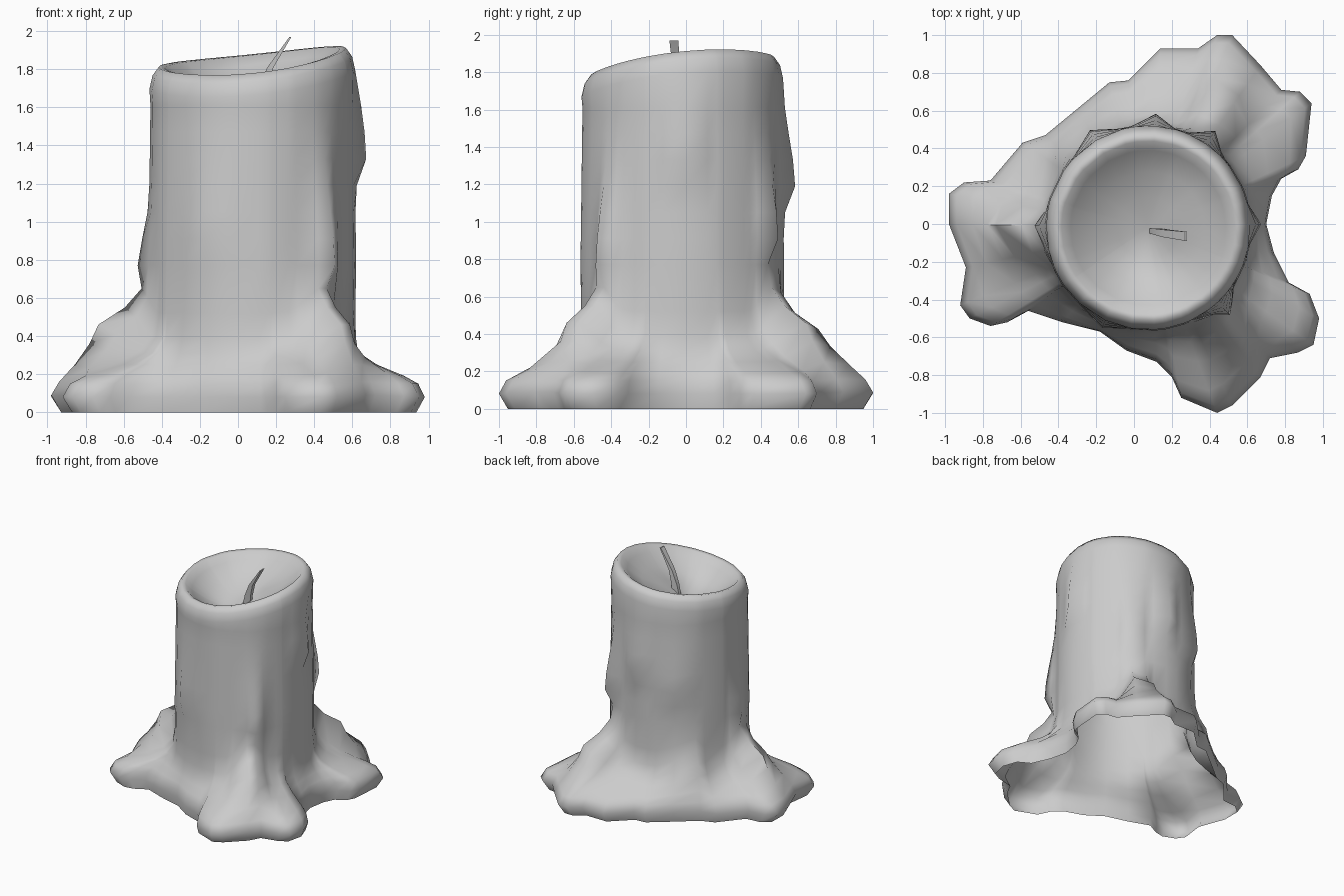
import bpy, bmesh, math
from mathutils import Vector

if "Cube" in bpy.data.objects:
    bpy.data.objects.remove(bpy.data.objects["Cube"], do_unlink=True)

wax_grey = bpy.data.materials.new("wax_grey")
wax_grey.use_nodes = True
GREY = (0.6, 0.6, 0.6, 1)
wax_grey.diffuse_color = GREY
wax_grey.node_tree.nodes["Principled BSDF"].inputs["Base Color"].default_value = GREY

CENTRE = Vector((0.075, -0.02))
RADIUS = 0.54

# Outline of the melted wax puddle, counter-clockwise
PUDDLE = [
    (.70, 0), (.73, .15), (.78, .24), (.87, .29), (.91, .36), (.94, .64), (.88, .7),
    (.78, .71), (.67, .84), (.52, 1), (.44, 1), (.34, .93), (.14, .93), (-.03, .76),
    (-.13, .75), (-.3, .61), (-.47, .47), (-.59, .43), (-.76, .23), (-.9, .22),
    (-.98, .16), (-.98, 0), (-.89, -.23), (-.92, -.43), (-.87, -.5), (-.76, -.54),
    (-.67, -.52), (-.56, -.46), (-.38, -.52), (-.18, -.57), (-.04, -.67), (.12, -.73),
    (.2, -.81), (.25, -.92), (.44, -1), (.52, -.96), (.67, -.81), (.72, -.71),
    (.87, -.68), (.95, -.64), (.98, -.5), (.93, -.37), (.82, -.31), (.74, -.15)]

# Puddle slopes: share of the spread beyond the candle, height
LOW_SLOPE = [(.9, 0), (1, .08), (.92, .15), (.75, .19), (.41, .25), (.18, .31),
             (.05, .39), (.01, .52)]
RIDGE_SLOPE = [(.9, 0), (1, .09), (.92, .16), (.76, .25), (.61, .36), (.52, .46),
               (.25, .55), (.08, .65)]
RIDGES = [59, 132, 184, -52]

# Drips on the side: angle in degrees, height, thickness, length above
DRIPS = [(88, 1.19, .07, .35), (2, 1.33, .06, .4), (183, .77, .08, .2),
         (121, 1.05, .06, .4), (55, .91, .08, .4), (245, .91, .04, .4),
         (-46, .77, .09, .45)]

# Melted bowl: share of the radius, drop below the rim
BOWL = [(1, .12), (.97, .05), (.91, .005), (.85, .01), (.76, .06), (.55, .14), (.3, .2)]


def near(angle, degrees, width):
    """Bell curve around a direction."""
    turn = math.remainder(angle - math.radians(degrees), math.tau)
    return math.exp(-(turn / width) ** 2)


def drip(angle, z):
    """Extra radius from drips, thin above and blunt below."""
    return sum(size * near(angle, degrees, .12)
               * math.exp(-((z - height) / (length if z > height else .1)) ** 2)
               for degrees, height, size, length in DRIPS)


def rim_height(angle):
    return (1.85 + .05 * math.cos(angle) + .05 * math.sin(angle)
            + .016 * math.cos(2 * angle))


def column(point):
    """One vertical strip of points from the floor up into the bowl."""
    offset = Vector(point) - CENTRE
    angle, reach = math.atan2(offset.y, offset.x), offset.length
    ridge = min(1, 1.3 * max(near(angle, degrees, .18) for degrees in RIDGES))
    strip = []
    for low, high in zip(LOW_SLOPE, RIDGE_SLOPE):
        share, z = Vector(low).lerp(Vector(high), ridge)
        strip.append((RADIUS + (reach - RADIUS) * share, z))
    for step in range(7):
        z = .77 + .14 * step
        strip.append((RADIUS * (1.01 - .02 * step / 6) + drip(angle, z), z))
    strip += [(RADIUS * share, rim_height(angle) - drop) for share, drop in BOWL]
    return [(CENTRE.x + r * math.cos(angle), CENTRE.y + r * math.sin(angle), z)
            for r, z in strip]


def finish(bm, name, sharp):
    mesh = bpy.data.meshes.new(name)
    bm.to_mesh(mesh)
    bm.free()
    mesh.materials.append(wax_grey)
    obj = bpy.data.objects.new(name, mesh)
    bpy.context.collection.objects.link(obj)
    bpy.ops.object.select_all(action="DESELECT")
    obj.select_set(True)
    bpy.context.view_layer.objects.active = obj
    bpy.ops.object.shade_smooth_by_angle(angle=math.radians(sharp))


def loft(bm, strips, top):
    """Skin a closed ring of strips, open below and capped with a fan on top."""
    grid = [[bm.verts.new(co) for co in strip] for strip in strips]
    peak = bm.verts.new(top)
    for a, b in zip(grid, grid[1:] + grid[:1]):
        for k in range(len(a) - 1):
            bm.faces.new((a[k], b[k], b[k + 1], a[k + 1]))
        bm.faces.new((a[-1], b[-1], peak))


# Hollow candle body with its puddle and bowl
bm = bmesh.new()
loft(bm, [column(p) for p in PUDDLE], (*CENTRE, 1.62))
finish(bm, "candle_wax", 80)

# Bent wick, a tapered square tube rooted in the bowl
WICK = [(.11, -.035, 1.58), (.13, -.04, 1.7), (.17, -.05, 1.81), (.275, -.065, 1.97)]
bm = bmesh.new()
sides = []
for along, across in ((-1, -1), (1, -1), (1, 1), (-1, 1)):
    sides.append([(x + along * (.038 - .011 * i), y + across * (.012 + .004 * i), z)
                  for i, (x, y, z) in enumerate(WICK)])
loft(bm, sides, WICK[-1])
finish(bm, "wick", 40)
